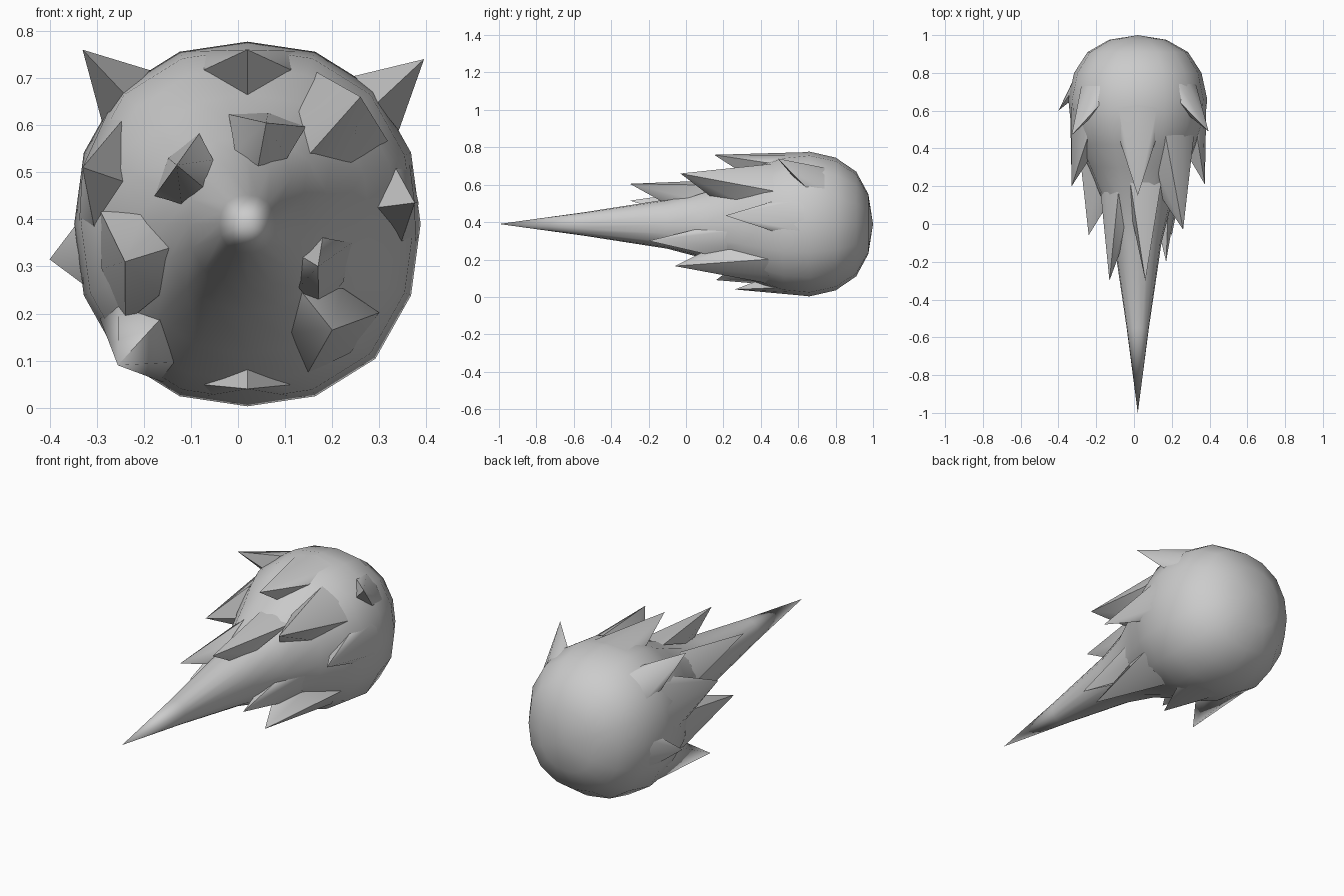
import bpy
import bmesh
import math
from mathutils import Vector

cube = bpy.data.objects.get("Cube")
if cube:
    bpy.data.objects.remove(cube, do_unlink=True)

grey = bpy.data.materials.new("plain grey")
grey.use_nodes = True
grey.diffuse_color = (0.6, 0.6, 0.6, 1)
grey.node_tree.nodes["Principled BSDF"].inputs["Base Color"].default_value = (0.6, 0.6, 0.6, 1)

CX, CZ, SX = 0.02, 0.39, 0.95
SEGMENTS = 16
# (y, radius) from the tail tip to the back of the round head
PROFILE = [(-1, 0), (-0.55, 0.062), (-0.1, 0.132), (0.1, 0.185), (0.3, 0.275),
           (0.42, 0.335), (0.52, 0.372), (0.66, 0.387), (0.8, 0.355),
           (0.91, 0.28), (0.975, 0.16), (1, 0)]


def radius_at(y):
    for (y0, r0), (y1, r1) in zip(PROFILE, PROFILE[1:]):
        if y0 <= y <= y1:
            return r0 + (r1 - r0) * (y - y0) / (y1 - y0)
    return 0


def on_body(y, a, scale=1.0):
    # cross-section is slightly squared off at the diagonals
    r = radius_at(y) * scale * (1 + 0.045 * math.sin(2 * a) ** 2)
    return Vector((CX + SX * r * math.cos(a), y, CZ + r * math.sin(a)))


def finish(bm, name, angle):
    bmesh.ops.recalc_face_normals(bm, faces=bm.faces)
    mesh = bpy.data.meshes.new(name)
    bm.to_mesh(mesh)
    bm.free()
    mesh.materials.append(grey)
    obj = bpy.data.objects.new(name, mesh)
    bpy.context.collection.objects.link(obj)
    bpy.ops.object.select_all(action='DESELECT')
    obj.select_set(True)
    bpy.context.view_layer.objects.active = obj
    bpy.ops.object.shade_smooth_by_angle(angle=math.radians(angle))


# Round head flowing into a long pointed tail
bm = bmesh.new()
rings = []
for y, r in PROFILE:
    count = SEGMENTS if r else 1
    rings.append([bm.verts.new(on_body(y, math.tau * i / SEGMENTS)) for i in range(count)])
for a, b in zip(rings, rings[1:]):
    for i in range(SEGMENTS):
        j = (i + 1) % SEGMENTS
        quad = [a[i % len(a)], a[j % len(a)], b[j % len(b)], b[i % len(b)]]
        bm.faces.new(list(dict.fromkeys(quad)))
finish(bm, "head_and_tail", 60)


# Flame spikes: a broad outer flare blending into the body, notched underneath
def spike(name, tip, length, width):
    x, y, z = tip
    a = math.atan2(z - CZ, (x - CX) / SX)
    back_y, side_y, under_y = y + length, y + length * 0.6, y + length * 0.32
    spread = width / radius_at(side_y)
    bm = bmesh.new()
    top = bm.verts.new(tip)
    back = bm.verts.new(on_body(back_y, a))
    under = bm.verts.new(on_body(under_y, a, 0.98))
    for side in (-1, 1):
        lip = bm.verts.new(on_body(side_y, a + side * spread, 0.985))
        rear = bm.verts.new(on_body(back_y, a + side * spread, 0.985))
        for face in ((top, lip, rear), (top, rear, back), (top, under, lip)):
            bm.faces.new(face[::side])
    finish(bm, name, 60)


SPIKES = {
    "top_spike": ((0.02, 0.15, 0.76), 0.48, 0.1),
    "upper_left_spike": ((0.395, 0.49, 0.74), 0.25, 0.075),
    "upper_right_spike": ((-0.33, 0.47, 0.76), 0.26, 0.075),
    "high_left_spike": ((0.26, -0.03, 0.66), 0.5, 0.08),
    "high_right_spike": ((-0.33, 0.2, 0.51), 0.42, 0.12),
    "tail_top_spike": ((0.06, -0.3, 0.605), 0.52, 0.06),
    "tail_right_spike": ((-0.13, -0.3, 0.515), 0.47, 0.06),
    "left_spike": ((0.375, 0.21, 0.435), 0.42, 0.08),
    "right_spike": ((-0.4, 0.6, 0.315), 0.16, 0.075),
    "low_right_spike": ((-0.24, -0.06, 0.31), 0.48, 0.09),
    "bottom_right_spike": ((-0.255, 0.16, 0.09), 0.42, 0.085),
    "bottom_spike": ((0.02, 0.26, 0.04), 0.36, 0.1),
    "bottom_left_spike": ((0.2, -0.06, 0.165), 0.5, 0.075),
    "tail_left_spike": ((0.17, -0.2, 0.3), 0.42, 0.06),
}
for name, (tip, length, width) in SPIKES.items():
    spike(name, tip, length, width)
